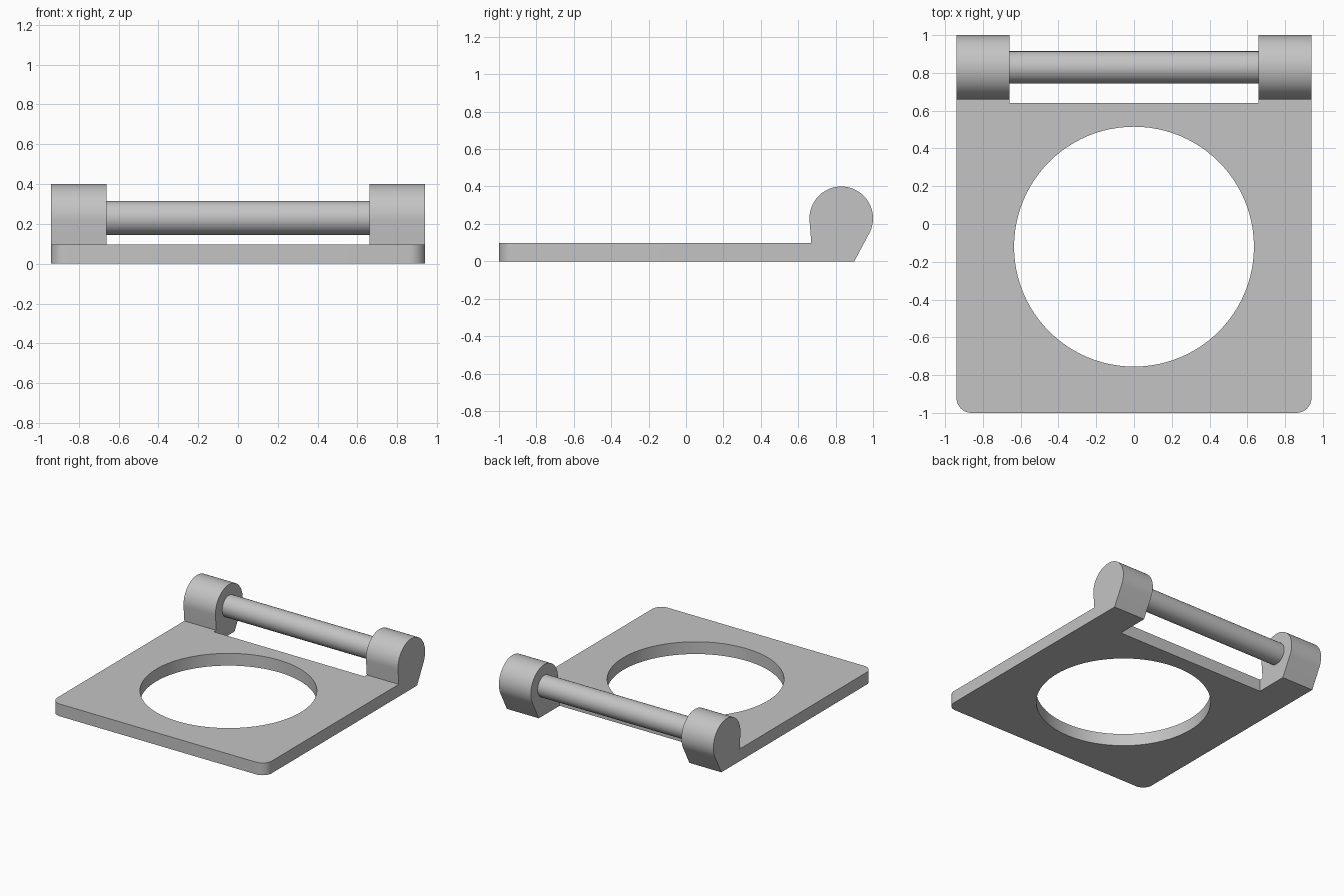
import bpy, bmesh, math
from mathutils import Vector

default = bpy.data.objects.get("Cube")
if default:
    bpy.data.objects.remove(default, do_unlink=True)

HALF_W, ARM_INNER = 0.94, 0.66
PLATE_BACK, PLATE_TOP = 0.64, 0.097
PIN_Y, PIN_Z, KNUCKLE_R, PIN_R = 0.83, 0.23, 0.17, 0.085

grey = bpy.data.materials.new("plain grey")
grey.use_nodes = True
colour = (0.55, 0.55, 0.55, 1)
grey.diffuse_color = colour
grey.node_tree.nodes["Principled BSDF"].inputs["Base Color"].default_value = colour


def arc(cx, cy, r, start, end, steps):
    """Points along an arc, angles in degrees."""
    angles = [math.radians(start + (end - start) * i / steps) for i in range(steps + 1)]
    return [(cx + r * math.cos(a), cy + r * math.sin(a)) for a in angles]


def tangent_angle(px, py, side):
    """Angle in degrees where a line from the point touches the knuckle circle."""
    dx, dy = px - PIN_Y, py - PIN_Z
    spread = math.acos(KNUCKLE_R / math.hypot(dx, dy))
    return math.degrees(math.atan2(dy, dx) + side * spread)


def extrude_loops(name, loops, place, direction):
    """Fill closed outlines (later ones are holes) and extrude them."""
    bm = bmesh.new()
    edges = []
    for loop in loops:
        verts = [bm.verts.new(place(*p)) for p in loop]
        edges += [bm.edges.new((v, verts[i - 1])) for i, v in enumerate(verts)]
    if len(loops) == 1:
        bm.faces.new(verts)
    else:
        bmesh.ops.triangle_fill(bm, use_beauty=True, edges=edges)
    result = bmesh.ops.extrude_face_region(bm, geom=bm.faces[:], use_keep_orig=True)
    moved = [g for g in result["geom"] if isinstance(g, bmesh.types.BMVert)]
    bmesh.ops.translate(bm, verts=moved, vec=Vector(direction))
    bmesh.ops.recalc_face_normals(bm, faces=bm.faces[:])
    mesh = bpy.data.meshes.new(name)
    bm.to_mesh(mesh)
    bm.free()
    obj = bpy.data.objects.new(name, mesh)
    bpy.context.collection.objects.link(obj)
    mesh.materials.append(grey)
    bpy.ops.object.select_all(action='DESELECT')
    obj.select_set(True)
    bpy.context.view_layer.objects.active = obj
    bpy.ops.object.shade_smooth_by_angle(angle=math.radians(25))
    return obj


# Flat plate with rounded front corners and a large round opening
corner = 0.08
outline = [(HALF_W, PLATE_BACK), (-HALF_W, PLATE_BACK)]
outline += arc(-HALF_W + corner, -1 + corner, corner, 180, 270, 10)
outline += arc(HALF_W - corner, -1 + corner, corner, 270, 360, 10)
opening = arc(0, -0.12, 0.635, 0, 360, 96)[:-1]
extrude_loops("base_plate", [outline, opening],
              lambda x, y: (x, y, 0), (0, 0, PLATE_TOP))

# Teardrop hinge knuckles, mirrored to both sides
foot, heel = (0.90, 0), (0.67, PLATE_TOP)
start, end = tangent_angle(*foot, 1), tangent_angle(*heel, -1) % 360
profile = [(PLATE_BACK, 0), foot]
profile += arc(PIN_Y, PIN_Z, KNUCKLE_R, start, end, 48)
profile += [heel, (PLATE_BACK, PLATE_TOP)]
knuckles = extrude_loops("hinge_knuckles", [profile],
                         lambda y, z: (ARM_INNER, y, z), (HALF_W - ARM_INNER, 0, 0))
knuckles.modifiers.new("Mirror", 'MIRROR').use_axis[0] = True

# Round pin between the knuckles
extrude_loops("hinge_pin", [arc(PIN_Y, PIN_Z, PIN_R, 0, 360, 48)[:-1]],
              lambda y, z: (-ARM_INNER - 0.01, y, z), (2 * ARM_INNER + 0.02, 0, 0))
